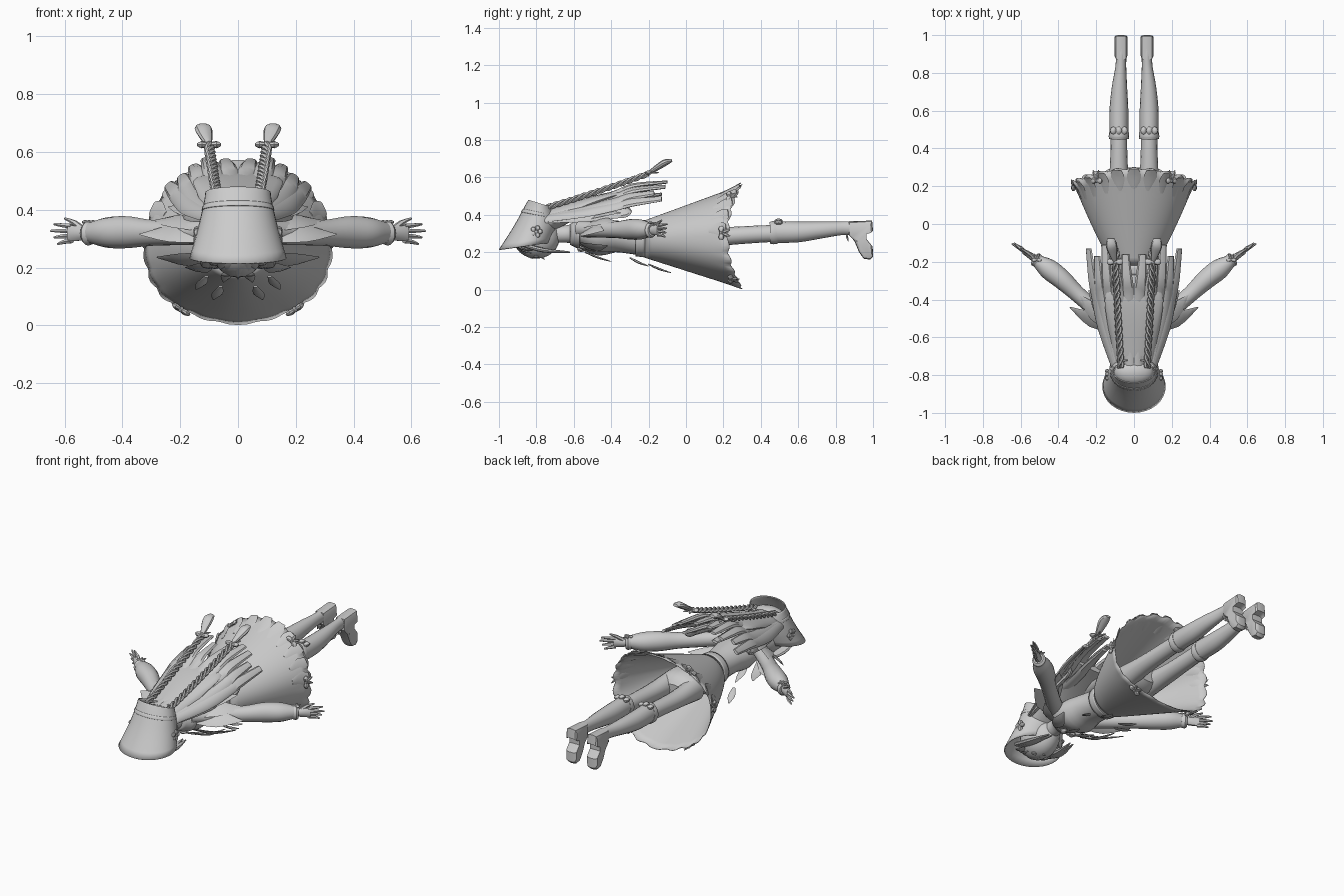
import bpy, bmesh, math
from mathutils import Vector

cube = bpy.data.objects.get("Cube")
if cube:
    bpy.data.objects.remove(cube, do_unlink=True)

grey = bpy.data.materials.new("plain_grey")
grey.use_nodes = True
grey.diffuse_color = (0.6, 0.6, 0.6, 1)
grey.node_tree.nodes["Principled BSDF"].inputs["Base Color"].default_value = (0.6, 0.6, 0.6, 1)
parts = []


def finish(name, bm, pair=False, solid=0):
    """Turn a bmesh into an object; a pair also gets its mirror image."""
    for prefix, sign in ((("left_", 1), ("right_", -1)) if pair else (("", 1),)):
        for v in bm.verts:
            v.co.x *= sign
        bmesh.ops.recalc_face_normals(bm, faces=bm.faces)
        mesh = bpy.data.meshes.new(prefix + name)
        bm.to_mesh(mesh)
        mesh.materials.append(grey)
        ob = bpy.data.objects.new(prefix + name, mesh)
        bpy.context.collection.objects.link(ob)
        if solid:
            ob.modifiers.new("thickness", "SOLIDIFY").thickness = solid
        parts.append(ob)
    bm.free()


def skin(bm, rings, caps=True):
    """Bridge rings of points into a surface."""
    rows = [[bm.verts.new(p) for p in r] for r in rings]
    n = len(rows[0])
    for a, b in zip(rows, rows[1:]):
        for i in range(n):
            bm.faces.new((a[i], a[(i + 1) % n], b[(i + 1) % n], b[i]))
    if caps:
        bm.faces.new(rows[0])
        bm.faces.new(rows[-1])


def smooth_path(rows, k):
    """Catmull-Rom through rows of x, y, z, width, thickness."""
    out = []
    for i in range(len(rows) - 1):
        a, b, c, d = (rows[max(0, min(len(rows) - 1, i + j))] for j in (-1, 0, 1, 2))
        for s in range(k):
            t = s / k
            out.append([q + t / 2 * (r - p + t * (2*p - 5*q + 4*r - s2 + t * (3*(q - r) + s2 - p)))
                        for p, q, r, s2 in zip(a, b, c, d)])
    return out + [list(rows[-1])]


def tube(bm, rows, up=(0, 0, 1), n=10, k=4):
    """Elliptical limb or flat ribbon along a path."""
    rows = smooth_path(rows, k)
    pts = [Vector(r[:3]) for r in rows]
    rings = []
    for i, r in enumerate(rows):
        t = (pts[min(i + 1, len(pts) - 1)] - pts[max(i - 1, 0)]).normalized()
        u = t.cross(Vector(up)).normalized()
        v = u.cross(t)
        angles = [math.tau * j / n for j in range(n)]
        rings.append([pts[i] + u * r[3] * math.cos(a) + v * r[4] * math.sin(a) for a in angles])
    skin(bm, rings)


def limb(name, rows, pair=False, **kw):
    bm = bmesh.new()
    tube(bm, rows, **kw)
    finish(name, bm, pair)


def ellipsoid(bm, centre, radii, seg=10):
    made = bmesh.ops.create_uvsphere(bm, u_segments=seg, v_segments=max(5, seg // 2), radius=1)
    for v in made["verts"]:
        v.co = Vector(centre) + Vector(a * b for a, b in zip(v.co, radii))


def leaf(bm, a, b, width, up=(0, 0, 1), bulge=0.01):
    """Pointed petal between two points."""
    m = (Vector(a) + Vector(b)) / 2 + Vector(up) * bulge
    tube(bm, [(*a, width * 0.4, .004), (*m, width, .006), (*b, .003, .002)], up, 6, 3)


def bow(name, c, size, pair=True, along=(1, 0, 0), tails=(0, 1, 0)):
    """Two loops, a knot and two tails."""
    c, d, e = Vector(c), Vector(along) * size, Vector(tails) * size
    up = d.cross(e).normalized()
    bm = bmesh.new()
    ellipsoid(bm, c, [size * 0.3] * 3, 8)
    for s in (-1, 1):
        end = c + d * s
        tube(bm, [(*c, size * .2, size * .15), (*(c + d * s * .6), size * .45, size * .3),
                  (*end, size * .2, size * .1)], up, 8, 2)
        leaf(bm, c, c + d * s * .5 + e * 1.3, size * .25, up, 0)
    finish(name, bm, pair)


def shell(name, rows, n=32, caps=False, solid=0):
    """Rings spanned between a front and a back point on the centre plane, with a half width."""
    rings = []
    for yf, zf, yb, zb, rx in smooth_path(rows, 3):
        f, b = Vector((0, yf, zf)), Vector((0, yb, zb))
        rings.append([(f + b) / 2 + (b - f) / 2 * math.sin(math.tau * i / n)
                      + Vector((rx * math.cos(math.tau * i / n), 0, 0)) for i in range(n)])
    bm = bmesh.new()
    skin(bm, rings, caps)
    finish(name, bm, solid=solid)


# Bonnet: open tilted crown, hat band and flared brim
shell("bonnet", [(-.842, .48, -.715, .44, .113), (-.86, .45, -.70, .40, .118),
                 (-.92, .34, -.69, .34, .138), (-1, .215, -.72, .25, .168)], solid=.006)
shell("bonnet_band", [(-.872, .432, -.70, .395, .122), (-.882, .415, -.698, .38, .126)], solid=.003)
bm = bmesh.new()
for i in range(5):
    a = math.tau * i / 5
    ellipsoid(bm, (.142, -.80 + .02 * math.cos(a), .31 + .02 * math.sin(a)), (.012, .014, .014), 8)
finish("bonnet_flower", bm, True)

# Head with face details
bm = bmesh.new()
ellipsoid(bm, (0, -.80, .28), (.098, .125, .115), 24)
finish("head", bm)
bm = bmesh.new()
ellipsoid(bm, (0, -.785, .39), (.105, .07, .055), 20)
finish("hair_crown", bm)
bm = bmesh.new()
ellipsoid(bm, (.04, -.80, .176), (.018, .014, .008), 12)
finish("eye", bm, True)
bm = bmesh.new()
leaf(bm, (0, -.80, .168), (0, -.755, .16), .009)
finish("nose", bm)
bm = bmesh.new()
for i in range(7):
    x = (i - 3) * .029
    leaf(bm, (x * .7, -.925, .25), (x * 1.05, -.82, .165 + abs(x) * .5), .022, (0, -.3, -1), .012)
finish("fringe", bm)
bm = bmesh.new()
for x in (.085, .105):
    tube(bm, [(x, -.87, .24, .02, .012), (x + .005, -.76, .21, .02, .012), (x - .02, -.62, .20, .004, .004)], n=8)
finish("side_lock", bm, True)

# Torso and collar
shell("torso", [(-.70, .25, -.70, .34, .042), (-.63, .25, -.63, .345, .05), (-.57, .235, -.57, .37, .11),
                (-.48, .19, -.48, .38, .12), (-.38, .20, -.38, .37, .10), (-.26, .185, -.26, .36, .09),
                (-.15, .165, -.15, .38, .12)], n=24, caps=True)
shell("waist_sash", [(-.27, .178, -.27, .367, .097), (-.22, .172, -.22, .372, .102)], solid=.004)
shell("collar", [(-.62, .24, -.62, .35, .06), (-.57, .215, -.57, .38, .125)], solid=.004)
bow("chest_bow", (0, -.56, .215), .05, False)

# Shoulder petals and hanging front ribbons
bm = bmesh.new()
for end, w, tilt in (((.34, -.44, .315), .05, .6), ((.30, -.37, .36), .05, .8), ((.24, -.35, .41), .045, .7),
                     ((.28, -.42, .235), .04, -.7), ((.18, -.38, .2), .035, -.8)):
    leaf(bm, (.09, -.56, .22 + (end[2] - .2) * .7), end, w, (.1, -.5, tilt), .02)
finish("shoulder_petals", bm, True)
bm = bmesh.new()
for a, b in (((.06, -.20, .135), (.085, -.08, .09)), ((.11, -.30, .17), (.145, -.2, .125)),
             ((.03, -.54, .20), (.05, -.40, .15))):
    leaf(bm, a, b, .02, (0, 0, -1), .004)
finish("front_ribbon", bm, True)

# Skirt: open cone, fuller at the front, with a curved, scalloped hem that dips at the front
def skirt_point(a, t):
    c, s = math.cos(a), math.sin(a)
    wave = abs(math.sin(11 * a)) * max(0, t - .85) / .15
    hem = .215 + .07 * s * s + .015 * wave
    full = 1 - .2 * t if s < 0 else 1
    cx, sz = (math.copysign(abs(q) ** full, q) for q in (c, s))
    r = 1 + .03 * wave
    dip = .016 * t * max(0, -s) ** 24
    return Vector((r * (.10 + .22 * t ** .8) * cx, -.22 + (hem + .22) * t,
                   .27 + .02 * t + r * (.10 + .165 * t) * sz - dip))


bm = bmesh.new()
skin(bm, [[skirt_point(math.tau * j / 112, i / 12) for j in range(112)] for i in range(13)], False)
finish("skirt", bm, solid=.004)
bm = bmesh.new()
for i in range(22):
    a = math.tau * (i + .5) / 22
    c, s = math.cos(a), math.sin(a)
    if s > -.1:
        tube(bm, [(.28 * c, .12 + .06 * s * s, .285 + .228 * s, .016, .003),
                  (.305 * c, .18 + .07 * s * s, .287 + .257 * s, .038, .004),
                  (.327 * c, .212 + .08 * s * s, .29 + .28 * s, .024, .003)], (c, 0, s), 8, 3)
finish("hem_petals", bm)
for name, deg in (("side", 3), ("back", 52), ("front", -57)):
    a = math.radians(deg)
    c, s = math.cos(a), math.sin(a)
    bow(name + "_hem_bow", skirt_point(a, .93) + Vector((.012 * c, 0, .012 * s)), .036, True,
        (-s, 0, c), (.2 * c, 1, .2 * s))

# Arms with full sleeves, cuffs and spread fingers
limb("sleeve", [(.08, -.56, .325, .045, .045), (.18, -.475, .32, .042, .042), (.30, -.37, .32, .043, .045),
                (.38, -.295, .322, .052, .055), (.45, -.24, .321, .054, .053), (.505, -.2, .32, .036, .038),
                (.53, -.182, .318, .024, .028)], True, n=16)
limb("cuff", [(.505, -.199, .318, .034, .038), (.52, -.188, .318, .038, .042), (.53, -.181, .318, .028, .032)],
     True, n=16, k=2)
bow("wrist_bow", (.515, -.19, .357), .025)
bm = bmesh.new()
tube(bm, [(.51, -.195, .318, .02, .02), (.545, -.17, .318, .018, .026), (.585, -.145, .318, .013, .029)], n=10)
for i in range(4):
    z = .343 - i * .017
    reach = .648 - .012 * abs(i - 1)
    tube(bm, [(.575, -.15, z, .01, .009), ((.575 + reach) / 2, -.125, z + .003 - i * .002, .009, .008),
              (reach, -.10 - i * .004, z + .007 - i * .006, .004, .004)], n=6, k=2)
tube(bm, [(.535, -.175, .33, .012, .012), (.565, -.15, .355, .01, .009), (.6, -.13, .37, .004, .004)], n=6, k=2)
finish("hand", bm, True)

# Hips, legs, boots and feet
shell("hips", [(-.17, .19, -.17, .36, .09), (-.05, .20, -.05, .375, .125), (.06, .21, .07, .365, .125),
               (.12, .24, .12, .32, .07)], n=20, caps=True)
limb("leg", [(.075, .02, .28, .058, .07), (.08, .2, .285, .052, .05), (.08, .4, .297, .044, .046),
             (.08, .5, .30, .045, .045)], True, n=16)
limb("boot", [(.08, .455, .305, .05, .056), (.08, .48, .307, .05, .058), (.08, .60, .308, .05, .055),
              (.077, .72, .318, .041, .045), (.07, .83, .327, .029, .036), (.068, .89, .328, .028, .038),
              (.068, .95, .325, .03, .04)], True, n=16)
limb("boot_cuff", [(.08, .45, .304, .052, .058), (.08, .465, .304, .054, .062), (.08, .485, .306, .052, .06)],
     True, n=16, k=2)
bm = bmesh.new()
for x in (.05, .08, .11):
    ellipsoid(bm, (x, .495, .367 - abs(x - .08) * .3), (.017, .022, .013), 8)
finish("boot_rosette", bm, True)
sole = [(.87, .362), (.995, .37), (1, .315), (.965, .305), (.965, .27), (.998, .23), (1, .175), (.985, .16),
        (.95, .165), (.925, .2), (.9, .26), (.87, .292)]
bm = bmesh.new()
skin(bm, [[(x, .96 + (y - .96) * f, .265 + (z - .265) * f) for y, z in sole]
          for x, f in ((.035, .78), (.042, .95), (.055, 1), (.083, 1), (.096, .95), (.103, .78))])
finish("foot", bm, True)
bow("ankle_bow", (.068, .86, .285), .02, tails=(0, .3, -1))

# Loose hair: a cap at the back of the head, then streaming strands
shell("hair_back", [(-.82, .27, -.80, .41, .10), (-.72, .31, -.72, .44, .112), (-.62, .36, -.62, .468, .125),
                    (-.50, .43, -.50, .50, .145), (-.40, .475, -.40, .522, .155), (-.33, .50, -.33, .53, .13)],
      n=24, caps=True)
# start x, middle x, end x, end y, end z, roll
strands = ((.02, .03, .045, -.16, .57, .1), (.05, .085, .11, -.10, .575, .2), (.08, .13, .155, -.11, .55, .4),
           (.095, .175, .195, -.17, .515, .7), (.105, .20, .24, -.13, .485, .9), (.03, .07, .10, -.13, .51, .2),
           (.105, .18, .205, -.30, .43, 1.2))
bm = bmesh.new()
for x0, x1, x2, y, z, roll in strands:
    top = .435 - x0 * .5
    tube(bm, [(x0 * .9, -.77, top - .005, .028, .012), (x1 * .83, -.55, top * .6 + z * .37, .036, .013),
              (x1, -.38, top * .3 + z * .68, .036, .014), ((x1 + x2) / 2, -.26 + y * .2, z - .02, .03, .014),
              (x2, y, z, .02, .008)], (roll, -.2, 1), 8)
finish("hair_strands", bm, True)

# Braids: three twisted locks, a bow and a loose tuft
bm = bmesh.new()
for j in range(3):
    lock = []
    for i in range(61):
        t = i / 60
        a = math.tau * (t * 5 + j / 3)
        lock.append((.07 + .03 * t + .012 * math.cos(a), -.76 + .56 * t,
                     .435 + .165 * t + .02 * t * t + .01 * math.sin(a), .008, .008))
    tube(bm, lock, n=6, k=1)
finish("braid", bm, True)
bow("braid_bow", (.10, -.20, .625), .042)
limb("braid_tuft", [(.10, -.20, .622, .01, .01), (.112, -.15, .655, .024, .016), (.12, -.11, .68, .03, .018),
                    (.122, -.075, .69, .018, .008)], True)

# Soft shading that keeps the creases
bpy.ops.object.select_all(action="DESELECT")
for ob in parts:
    ob.select_set(True)
bpy.context.view_layer.objects.active = parts[0]
bpy.ops.object.shade_smooth_by_angle(angle=math.radians(35))
